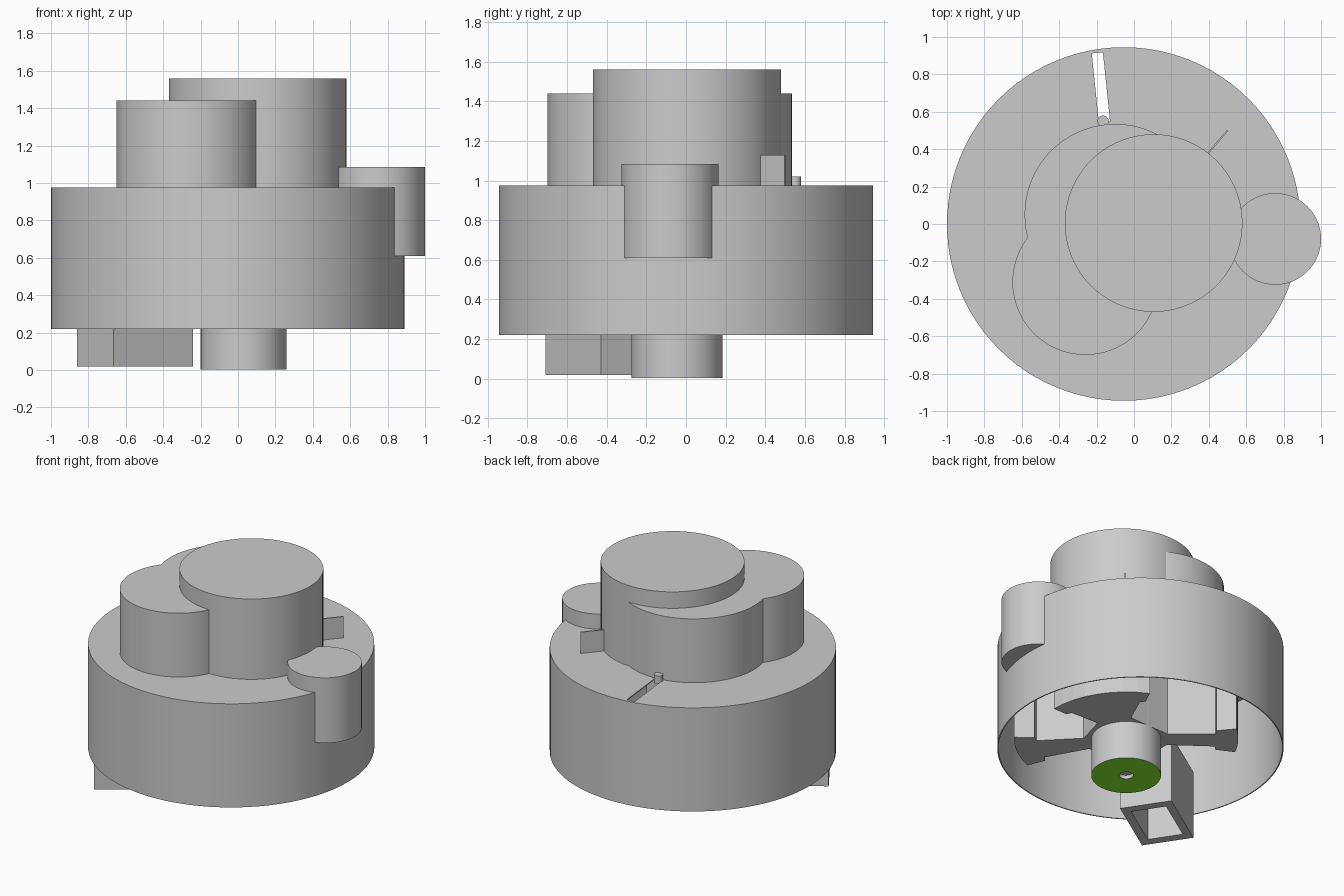
import bpy, bmesh, math
from mathutils import Vector

if "Cube" in bpy.data.objects:
    bpy.data.objects.remove(bpy.data.objects["Cube"])


def finish(name, bm, smooth=True):
    bmesh.ops.recalc_face_normals(bm, faces=bm.faces)
    me = bpy.data.meshes.new(name)
    bm.to_mesh(me)
    bm.free()
    ob = bpy.data.objects.new(name, me)
    bpy.context.collection.objects.link(ob)
    if smooth:
        bpy.context.view_layer.objects.active = ob
        bpy.ops.object.select_all(action='DESELECT')
        ob.select_set(True)
        bpy.ops.object.shade_smooth_by_angle(angle=math.radians(30))
    return ob


def lathe(name, x, y, profile, n=72, closed=False):
    """Spin (radius, z) points about a vertical axis at x, y."""
    bm = bmesh.new()
    rings = []
    for r, z in profile:
        if r == 0:
            rings.append([bm.verts.new((x, y, z))] * n)
        else:
            rings.append([bm.verts.new((x + r * math.cos(2 * math.pi * i / n),
                                        y + r * math.sin(2 * math.pi * i / n), z)) for i in range(n)])
    pairs = list(zip(rings, rings[1:])) + ([(rings[-1], rings[0])] if closed else [])
    for a, b in pairs:
        for i in range(n):
            j = (i + 1) % n
            bm.faces.new(list(dict.fromkeys((a[i], a[j], b[j], b[i]))))
    return finish(name, bm)


def prism(name, pts, z0, z1, smooth=False):
    """Extrude a plan outline from z0 to z1."""
    bm = bmesh.new()
    f = bm.faces.new([bm.verts.new((p[0], p[1], z0)) for p in pts])
    ext = bmesh.ops.extrude_face_region(bm, geom=[f])['geom']
    bmesh.ops.translate(bm, verts=[v for v in ext if isinstance(v, bmesh.types.BMVert)], vec=(0, 0, z1 - z0))
    return finish(name, bm, smooth)


def bar(a, b, w):
    """Plan outline of a strip of width w from a to b."""
    a, b = Vector(a), Vector(b)
    d = (b - a).normalized()
    s = Vector((-d.y, d.x)) * w / 2
    return [a - s, b - s, b + s, a + s]


def cut(ob, cutter):
    m = ob.modifiers.new("cut", 'BOOLEAN')
    m.operation, m.solver, m.object = 'DIFFERENCE', 'EXACT', cutter
    cutter.hide_render = True
    cutter.hide_set(True)


def cylinder(name, x, y, r, z0, z1):
    return lathe(name, x, y, [(0, z0), (r, z0), (r, z1), (0, z1)])


# Main drum, open underneath, with a slot in its top
R, T = 0.945, 0.008
drum = lathe("drum_housing", -0.055, 0,
             [(0, 0.975), (R, 0.975), (R, 0.22), (R - T, 0.22), (R - T, 0.975 - T), (0, 0.975 - T)], 96)
cut(drum, prism("slot_cutter", bar((-0.196, 0.915), (-0.158, 0.545), 0.06), 0.9, 1.05))

# Stacked cylinders on top and the one on the rim
cylinder("top_cylinder", 0.105, 0.005, 0.475, 0.97, 1.56)
cylinder("front_cylinder", -0.26, -0.31, 0.39, 0.97, 1.44)
cylinder("back_cylinder", -0.1, 0.05, 0.485, 0.97, 1.44)
cylinder("rim_cylinder", 0.755, -0.08, 0.245, 0.61, 1.085)

# Small details: upright fin and slot pin
prism("fin", bar((0.38, 0.36), (0.5, 0.5), 0.008), 0.975, 1.13)
cylinder("slot_pin", -0.165, 0.55, 0.03, 0.96, 1.02)

# Hub: side wall, coloured ring and recessed centre
HX, HY = 0.03, -0.045
lathe("hub", HX, HY, [(0, 0.5), (0.23, 0.5), (0.23, 0.003), (0.048, 0.003), (0.048, 0.03), (0, 0.03)])
ring = lathe("hub_ring", HX, HY, [(0.048, 0), (0.23, 0)])
mat = bpy.data.materials.new("green")
mat.diffuse_color = (0.25, 0.9, 0.03, 1)
mat.use_nodes = True
mat.node_tree.nodes["Principled BSDF"].inputs["Base Color"].default_value = mat.diffuse_color
ring.data.materials.append(mat)

# Rotor inside the drum: wide and narrow vanes round the hub
U, W = Vector((-0.785, 0.62)), Vector((0.62, 0.785))
outline = []
for a0, a1, r in ((-12, 12, 0.74), (77, 142, 0.62), (180, 210, 0.74), (268, 302, 0.62)):
    half = 15 if r > 0.7 else (a1 - a0) / 2 * 0.75
    mid = (a0 + a1) / 2
    steps = 8
    spots = [(mid - half, 0.28), (a0 + 4, r * 0.8), (a0, r * 0.82)]
    spots += [(a0 + (a1 - a0) * i / steps, r) for i in range(steps + 1)]
    spots += [(a1, r * 0.82), (a1 - 4, r * 0.8), (mid + half, 0.28)]
    for ang, rad in spots:
        t = math.radians(ang)
        outline.append(Vector((HX, HY)) + (U * math.cos(t) + W * math.sin(t)) * rad)
prism("rotor", outline, 0.28, 0.8)

# Angled connector box, open underneath
box_line = ((-0.7625, -0.562), (-0.3375, -0.282))
box = prism("connector_box", bar(*box_line, 0.354), 0.02, 0.52)
cut(box, prism("box_cutter", bar((-0.71, -0.525), (-0.39, -0.315), 0.24), -0.1, 0.42))
